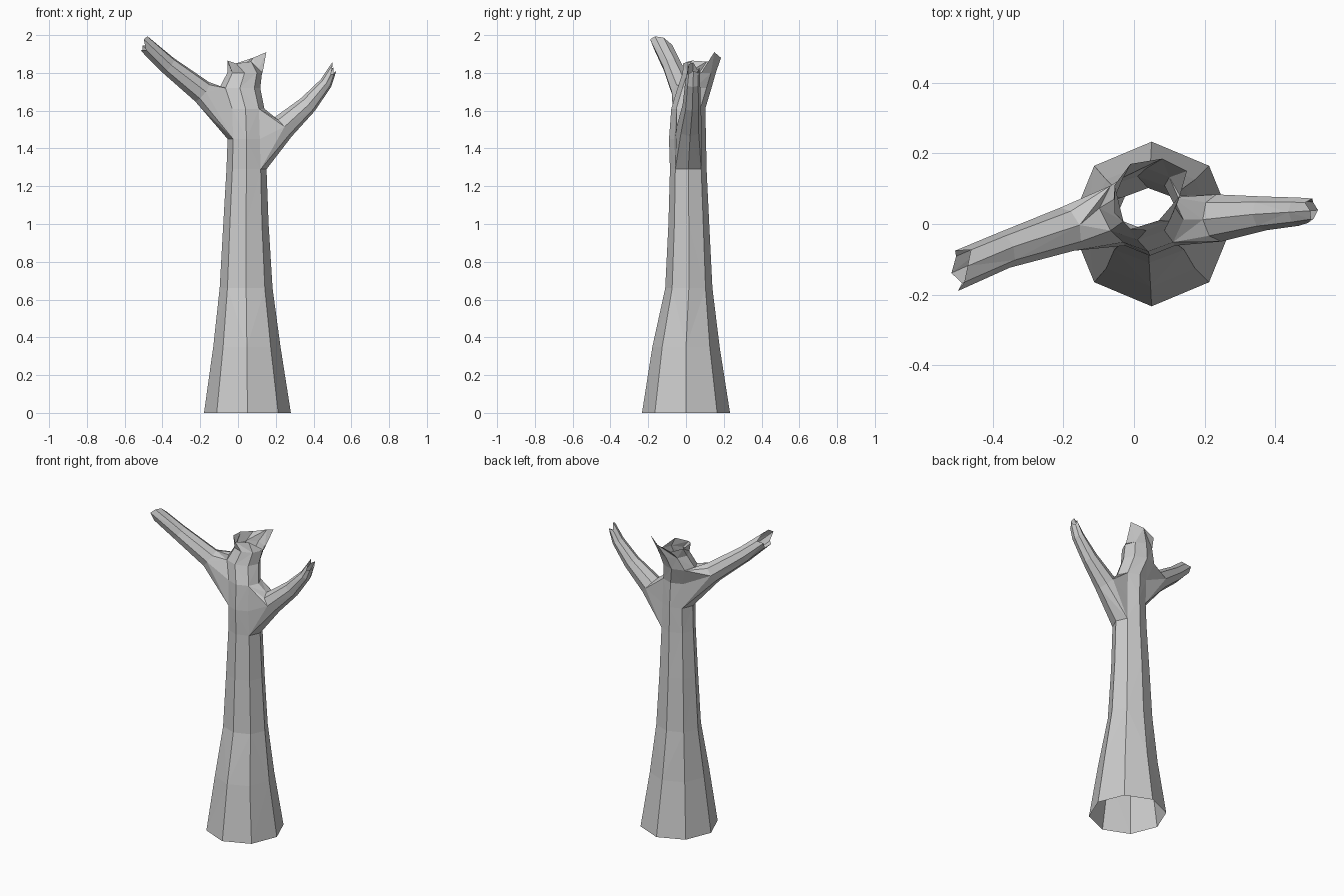
import bpy, bmesh, math
from mathutils import Vector

if "Cube" in bpy.data.objects:
    bpy.data.objects.remove(bpy.data.objects["Cube"])

N = 8
bm = bmesh.new()


def quad(a, b, c, d, flip):
    """Quad split along an alternating diagonal, giving diamond facets."""
    tris = [(a, b, c), (a, c, d)] if flip else [(a, b, d), (b, c, d)]
    for t in tris:
        bm.faces.new(t)


# Trunk rings: z, centre x, centre y, radius x, radius y
rings = [
    (0.00, 0.05, 0.00, 0.23, 0.233),
    (0.35, 0.047, 0.00, 0.178, 0.178),
    (0.66, 0.043, 0.015, 0.140, 0.125),
    (1.00, 0.042, 0.015, 0.120, 0.108),
    (1.29, 0.045, 0.012, 0.106, 0.097),
    (1.45, 0.045, 0.008, 0.100, 0.098),
    (1.61, 0.040, 0.012, 0.100, 0.090),
    (1.72, 0.010, 0.045, 0.108, 0.090),
    (1.80, 0.035, 0.070, 0.092, 0.088),
]
grid = []
for z, cx, cy, rx, ry in rings:
    grid.append([bm.verts.new((cx + rx * math.cos(i * math.tau / N),
                               cy + ry * math.sin(i * math.tau / N), z))
                 for i in range(N)])

# Jagged broken rim at the top
rim = [(0.13, 0.08, 1.80), (0.15, 0.15, 1.91), (0.08, 0.185, 1.88), (-0.01, 0.17, 1.85),
       (-0.055, 0.11, 1.86), (-0.055, 0.03, 1.865), (-0.01, -0.015, 1.85), (0.07, 0.01, 1.86)]
grid.append([bm.verts.new(p) for p in rim])

# Trunk wall, leaving a 2 x 2 opening for each branch: (middle ring, middle column)
sockets = {"right": (5, 0), "left": (6, 4)}
skip = {(r + dr, (c + dc) % N) for r, c in sockets.values()
        for dr in (-1, 0) for dc in (-1, 0)}
for r in range(len(grid) - 1):
    for i in range(N):
        if (r, i) not in skip:
            j = (i + 1) % N
            quad(grid[r][i], grid[r][j], grid[r + 1][j], grid[r + 1][i], (r + i) % 2)

# Branch rings: centre, radius upward, radius sideways
branches = {
    "right": [((0.24, 0.017, 1.515), 0.068, 0.067), ((0.37, 0.03, 1.632), 0.050, 0.048),
              ((0.465, 0.035, 1.745), 0.034, 0.040), ((0.503, 0.038, 1.82), 0.020, 0.034)],
    "left": [((-0.19, -0.015, 1.70), 0.064, 0.064), ((-0.37, -0.075, 1.84), 0.050, 0.052),
             ((-0.485, -0.125, 1.945), 0.042, 0.054)],
}
# Uneven tip lengths around each branch end
jag = {"right": [0.03, -0.01, 0.01, -0.015, 0.0, -0.02, -0.03, 0.02],
       "left": [0.015, 0.04, 0.05, 0.0, 0.01, -0.02, 0.0, -0.03]}
around = [(1, 0), (1, 1), (0, 1), (-1, 1), (-1, 0), (-1, -1), (0, -1), (1, -1)]

for name, path in branches.items():
    r, c = sockets[name]
    prev = [grid[r + dr][(c + dc) % N] for dr, dc in around]
    pts = [Vector(p[0]) for p in path]
    for n, (p, up_r, side_r) in enumerate(path):
        d = (pts[min(n + 1, len(pts) - 1)] - pts[max(n - 1, 0)]).normalized()
        side = Vector((0, 0, 1)).cross(d).normalized()
        up = d.cross(side)
        loop = []
        for k in range(N):
            a = k * math.tau / N
            v = pts[n] + up * up_r * math.cos(a) + side * side_r * math.sin(a)
            if n == len(path) - 1:
                v += d * jag[name][k]
            loop.append(bm.verts.new(v))
        for k in range(N):
            j = (k + 1) % N
            quad(prev[k], prev[j], loop[j], loop[k], (n + k) % 2)
        prev = loop

# Remove the unused vertices in the middle of the openings
bmesh.ops.delete(bm, geom=[v for v in bm.verts if not v.link_faces], context='VERTS')
bmesh.ops.recalc_face_normals(bm, faces=bm.faces[:])

mesh = bpy.data.meshes.new("tree_trunk")
bm.to_mesh(mesh)
bm.free()
bpy.context.collection.objects.link(bpy.data.objects.new("tree_trunk", mesh))
